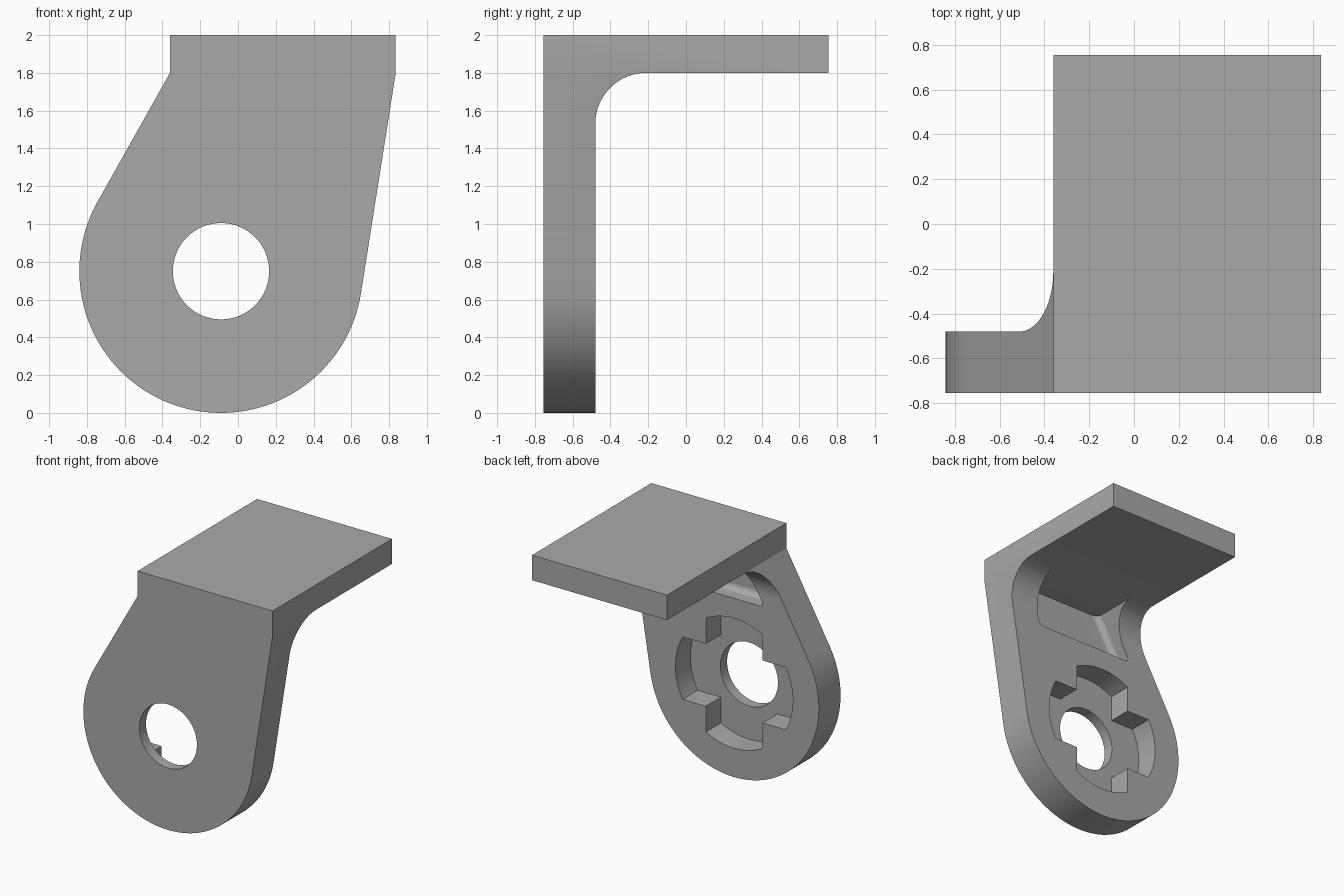
import bpy, bmesh
from math import sin, cos, pi, atan2, acos, asin, hypot, radians
from mathutils import Vector

if "Cube" in bpy.data.objects:
    bpy.data.objects.remove(bpy.data.objects["Cube"], do_unlink=True)

FRONT, BACK = -0.755, -0.48       # upright plate faces
CX, CZ, R = -0.09, 0.75, 0.75     # rounded lower end
SHELF = 1.8                       # underside of the top plate

metal = bpy.data.materials.new("grey_metal")
metal.use_nodes = True
metal.diffuse_color = (0.4, 0.4, 0.4, 1)
metal.node_tree.nodes["Principled BSDF"].inputs["Base Color"].default_value = (0.4, 0.4, 0.4, 1)


def arc(cx, cz, r, a, b, n):
    return [(cx + r * cos(a + (b - a) * i / n), cz + r * sin(a + (b - a) * i / n))
            for i in range(n + 1)]


def prism(name, pts, lo, hi, axis="y", helper=True, round_edges=None, radius=0.0):
    """Extrude a 2D profile from lo to hi along the x or y axis."""
    place = (lambda p, t: Vector((p[0], t, p[1]))) if axis == "y" else \
            (lambda p, t: Vector((t, p[0], p[1])))
    bm = bmesh.new()
    face = bm.faces.new([bm.verts.new(place(p, lo)) for p in pts])
    new = bmesh.ops.extrude_face_region(bm, geom=[face])["geom"]
    step = place((0, 0), hi - lo)
    bmesh.ops.translate(bm, vec=step, verts=[v for v in new if isinstance(v, bmesh.types.BMVert)])
    if round_edges:
        bmesh.ops.bevel(bm, geom=[e for e in bm.edges if round_edges(e)], offset=radius,
                        segments=6, profile=0.5, affect="EDGES")
    bmesh.ops.recalc_face_normals(bm, faces=bm.faces)
    mesh = bpy.data.meshes.new(name)
    bm.to_mesh(mesh)
    bm.free()
    mesh.materials.append(metal)
    obj = bpy.data.objects.new(name, mesh)
    bpy.context.collection.objects.link(obj)
    if helper:
        obj.hide_render = True
    return obj


def tangent(px, pz, side):
    """Angle on the rounded end where the line from a point touches it."""
    dx, dz = px - CX, pz - CZ
    return atan2(dz, dx) + side * acos(R / hypot(dx, dz))


# L-shaped side profile with a filleted inner corner
f = 0.27
profile = [(FRONT, -0.1), (BACK, -0.1)]
profile += arc(BACK + f, SHELF - f, f, pi, pi / 2, 20)
profile += [(0.755, SHELF), (0.755, 2.0), (FRONT, 2.0)]
bracket = prism("bracket", profile, -1.2, 1.2, axis="x", helper=False)

# Front outline: straight top, flanks tangent to the rounded end
left, right = (0.835, SHELF), (-0.36, SHELF)
a_left, a_right = tangent(*left, -1), tangent(*right, 1)
outline = [(-0.36, 2.1), right] + arc(CX, CZ, R, a_right, a_left + 2 * pi, 80)
outline += [left, (0.835, 2.1)]
outline_cutter = prism("outline_cutter", outline, -1, 1)

# Cross-shaped socket clipped to a circle, and the through hole
w, sr = 0.25, 0.52
half = asin(w / sr)
socket = []
for k in range(4):
    q = k * pi / 2
    socket += arc(CX, CZ, sr, q - half, q + half, 14)
    socket += arc(CX, CZ, w * 2 ** 0.5, q + pi / 4, q + pi / 4, 1)[:1]
socket_cutter = prism("socket_cutter", socket, BACK - 0.19, -0.3)
hole_cutter = prism("hole_cutter", arc(CX, CZ, 0.255, 0, 2 * pi, 64)[:-1], -1, -0.4)

# Lightening pocket under the top plate, rounded except along the plate
top, low, floor = SHELF - 0.0005, 1.43, -0.61


def pocket_edge(e):
    a, b = (v.co for v in e.verts)
    at_top = a.z > 1.7 and b.z > 1.7
    at_mouth = a.y > -0.3 and b.y > -0.3
    return not at_top and not at_mouth


pocket = [(-0.15, top), (-0.36, low), (0.53, low), (0.585, top)]
pocket_cutter = prism("pocket_cutter", pocket, floor, -0.1,
                      round_edges=pocket_edge, radius=0.05)

# Combine
for cutter, op in ((outline_cutter, "INTERSECT"), (socket_cutter, "DIFFERENCE"),
                   (hole_cutter, "DIFFERENCE"), (pocket_cutter, "DIFFERENCE")):
    mod = bracket.modifiers.new(cutter.name, "BOOLEAN")
    mod.operation, mod.object, mod.solver = op, cutter, "EXACT"
bpy.context.view_layer.objects.active = bracket
bracket.select_set(True)
for mod in list(bracket.modifiers):
    bpy.ops.object.modifier_apply(modifier=mod.name)
for cutter in (outline_cutter, socket_cutter, hole_cutter, pocket_cutter):
    bpy.data.objects.remove(cutter, do_unlink=True)

# Smooth the curved walls, keep flat faces flat
bpy.ops.object.shade_smooth_by_angle(angle=radians(25))
weighted = bracket.modifiers.new("weighted_normals", "WEIGHTED_NORMAL")
weighted.keep_sharp = True
